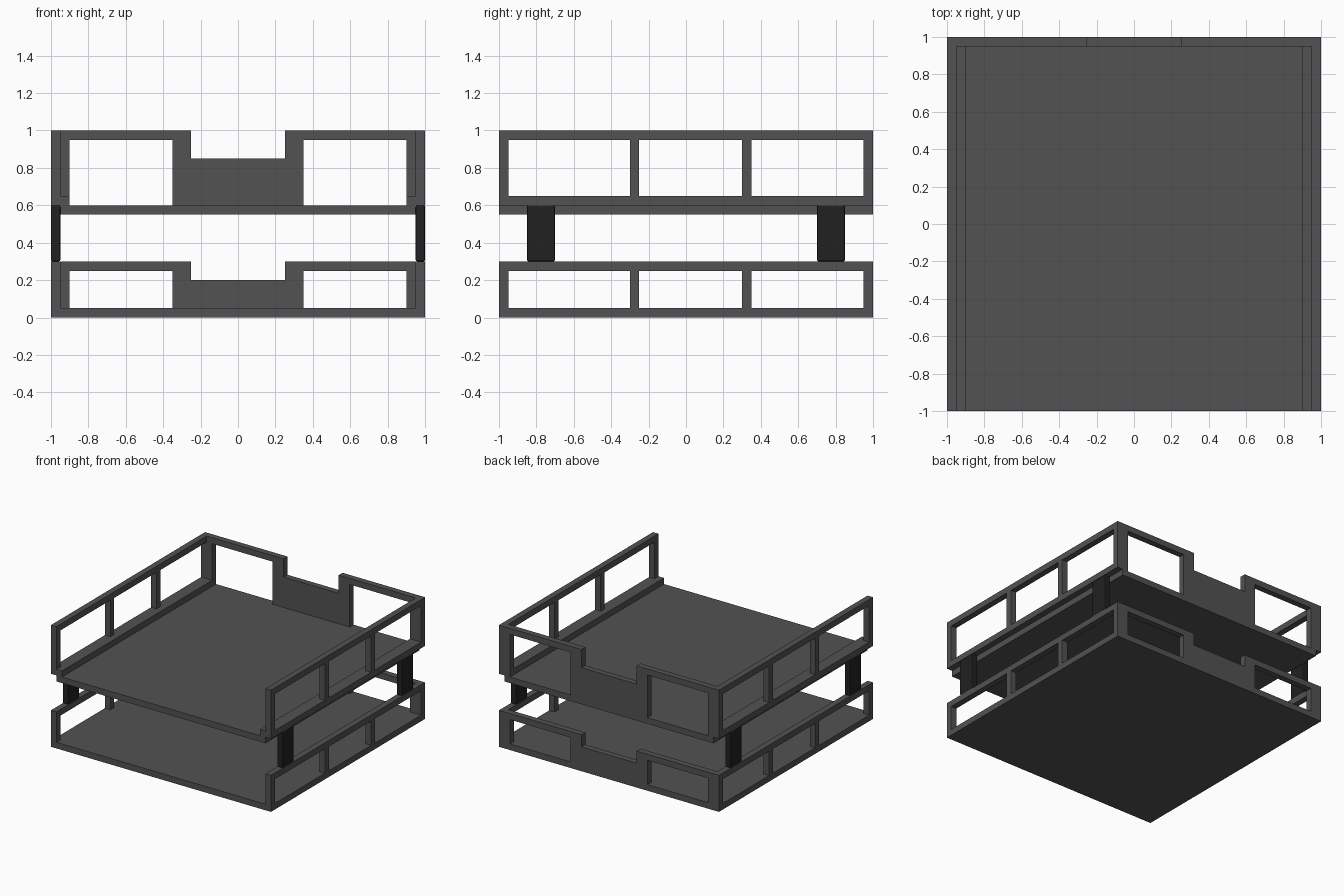
import bpy
import bmesh
from mathutils import Vector

cube = bpy.data.objects.get("Cube")
if cube:
    bpy.data.objects.remove(cube, do_unlink=True)


def make_material(name, value):
    mat = bpy.data.materials.new(name)
    mat.use_nodes = True
    color = (value, value, value, 1)
    mat.diffuse_color = color
    mat.node_tree.nodes["Principled BSDF"].inputs["Base Color"].default_value = color
    return mat


grey = make_material("dark_grey", 0.085)
black = make_material("black", 0.015)


def finish(name, bm, mat):
    bmesh.ops.recalc_face_normals(bm, faces=bm.faces)
    mesh = bpy.data.meshes.new(name)
    bm.to_mesh(mesh)
    bm.free()
    mesh.materials.append(mat)
    obj = bpy.data.objects.new(name, mesh)
    bpy.context.collection.objects.link(obj)
    return obj


def box(name, low, high, mat):
    low, high = Vector(low), Vector(high)
    bm = bmesh.new()
    bmesh.ops.create_cube(bm, size=1)
    bmesh.ops.scale(bm, vec=high - low, verts=bm.verts)
    bmesh.ops.translate(bm, vec=(low + high) / 2, verts=bm.verts)
    return finish(name, bm, mat)


def wall(name, cuts, heights, holes, place, thickness):
    """Plate with rectangular openings (u0, u1, z0, z1), extruded to a solid."""
    bm = bmesh.new()
    for u0, u1 in zip(cuts, cuts[1:]):
        for z0, z1 in zip(heights, heights[1:]):
            u, z = (u0 + u1) / 2, (z0 + z1) / 2
            if any(a < u < b and c < z < d for a, b, c, d in holes):
                continue
            corners = [(u0, z0), (u1, z0), (u1, z1), (u0, z1)]
            bm.faces.new([bm.verts.new(place(*c)) for c in corners])
    bmesh.ops.remove_doubles(bm, verts=bm.verts, dist=0.0001)
    extruded = bmesh.ops.extrude_face_region(bm, geom=bm.faces[:], use_keep_orig=True)
    moved = [v for v in extruded["geom"] if isinstance(v, bmesh.types.BMVert)]
    bmesh.ops.translate(bm, vec=thickness, verts=moved)
    return finish(name, bm, grey)


T = 0.05                                   # board thickness
IN = 1 - T                                 # inner face of the walls
bays = [(-IN, -0.3), (-0.25, 0.3), (0.35, IN)]


def tray(level, base, top, sill, notch):
    # Side walls with three openings each
    cuts = [-1] + [y for bay in bays for y in bay]
    heights = [base, sill, top - T] if sill > base else [base, top - T]
    holes = [(a, b, sill, top - T) for a, b in bays]
    for side, x in (("left", IN), ("right", -1)):
        wall(f"{level}_{side}_wall", cuts, heights + [top], holes,
             lambda y, z: (x, y, z), (T, 0, 0))
    # Back wall with two openings and a hand notch
    wall(f"{level}_back_wall",
         [-1, -0.9, -0.35, -0.25, 0.25, 0.35, 0.9, 1],
         [base, notch, top - T, top],
         [(-0.9, -0.35, base, top - T), (0.35, 0.9, base, top - T),
          (-0.25, 0.25, notch, top)],
         lambda x, z: (x, IN, z), (0, T, 0))


# Lower tray
box("lower_floor", (-1, -1, 0), (1, 1, T), grey)
tray("lower", T, 0.3, T, 0.2)

# Upper tray, its floor set between the posts
box("upper_floor", (-IN, -1, 0.55), (IN, 1, 0.6), grey)
tray("upper", 0.6, 1, 0.65, 0.85)

for side, sign in (("left", 1), ("right", -1)):
    # Ledge along the inside of the upper side wall
    xs = sorted((sign * 0.9, sign * IN))
    box(f"upper_{side}_ledge", (xs[0], -1, 0.6), (xs[1], IN, 0.65), grey)
    # Posts joining the trays
    xs = sorted((sign * IN, sign))
    for end, y in (("front", -0.85), ("back", 0.7)):
        post = box(f"{end}_{side}_post", (xs[0], y, 0.3), (xs[1], y + 0.15, 0.6), black)
        bevel = post.modifiers.new("soft_edges", "BEVEL")
        bevel.width = 0.008
        bevel.segments = 2
